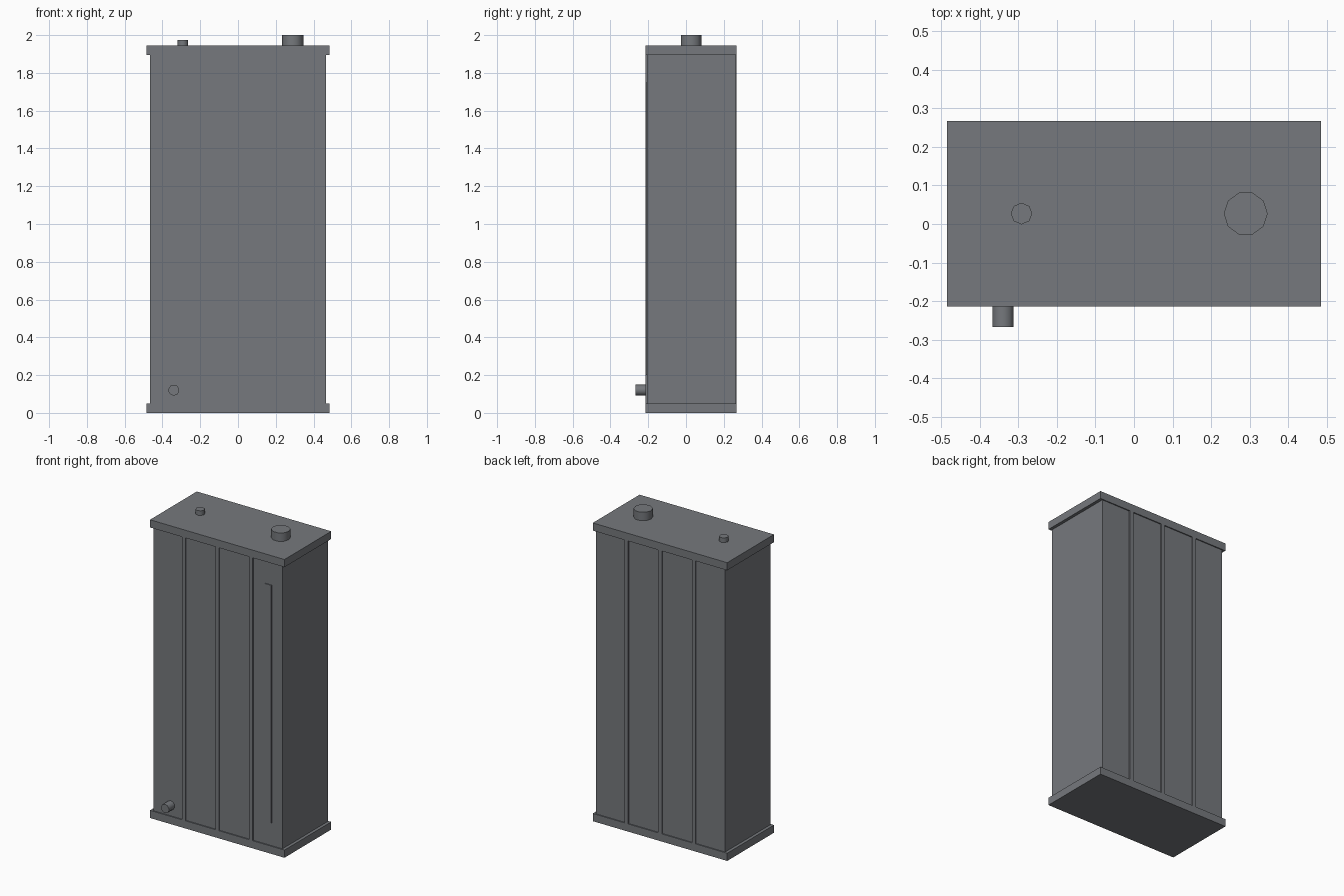
import bpy, math

if "Cube" in bpy.data.objects:
    bpy.data.objects.remove(bpy.data.objects["Cube"])

CY = 0.027  # depth centre of the tank (the tap sticks out in front)

grey = bpy.data.materials.new("steel_grey")
grey.diffuse_color = (0.18, 0.19, 0.205, 1)
grey.use_nodes = True
grey.node_tree.nodes["Principled BSDF"].inputs["Base Color"].default_value = grey.diffuse_color


def box(name, x, y, z):
    """Box from (min, max) ranges."""
    bpy.ops.mesh.primitive_cube_add(size=1, location=[(a + b) / 2 for a, b in (x, y, z)])
    o = bpy.context.object
    o.name = name
    o.scale = [b - a for a, b in (x, y, z)]
    bpy.ops.object.transform_apply(location=False, rotation=False, scale=True)
    o.data.materials.append(grey)
    return o


def cylinder(name, loc, r, depth, sides, rot=(0, 0, 0), turn=0):
    bpy.ops.mesh.primitive_cylinder_add(vertices=sides, radius=r, depth=depth,
                                        location=loc, rotation=rot)
    o = bpy.context.object
    o.name = name
    if turn:
        o.rotation_euler.z = turn
    o.data.materials.append(grey)
    bpy.ops.object.shade_smooth_by_angle(angle=math.radians(50))
    return o


# main tank and its end plates
box("tank_body", (-0.465, 0.465), (CY - 0.234, CY + 0.234), (0.03, 1.92))
box("bottom_plate", (-0.485, 0.485), (CY - 0.241, CY + 0.241), (0, 0.05))
box("top_plate", (-0.485, 0.485), (CY - 0.241, CY + 0.241), (1.895, 1.945))

# vertical ribs on front and back
for side, s in (("front", -1), ("back", 1)):
    for i, x in enumerate((-0.243, 0, 0.243)):
        y = sorted((CY + s * 0.22, CY + s * 0.241))
        box(f"{side}_rib_{i + 1}", (x - 0.013, x + 0.013), y, (0.05, 1.895))

# level gauge strip
box("level_gauge", (0.341, 0.389), (CY - 0.240, CY - 0.22), (0.2, 1.75))

# drain tap, filler cap and vent
cylinder("drain_tap", (-0.34, -0.232, 0.12), 0.029, 0.07, 10, rot=(math.pi / 2, 0, 0))
cylinder("filler_cap", (0.29, CY, 1.965), 0.057, 0.07, 10, turn=math.pi / 10)
cylinder("vent_cap", (-0.292, CY, 1.955), 0.028, 0.04, 8)
